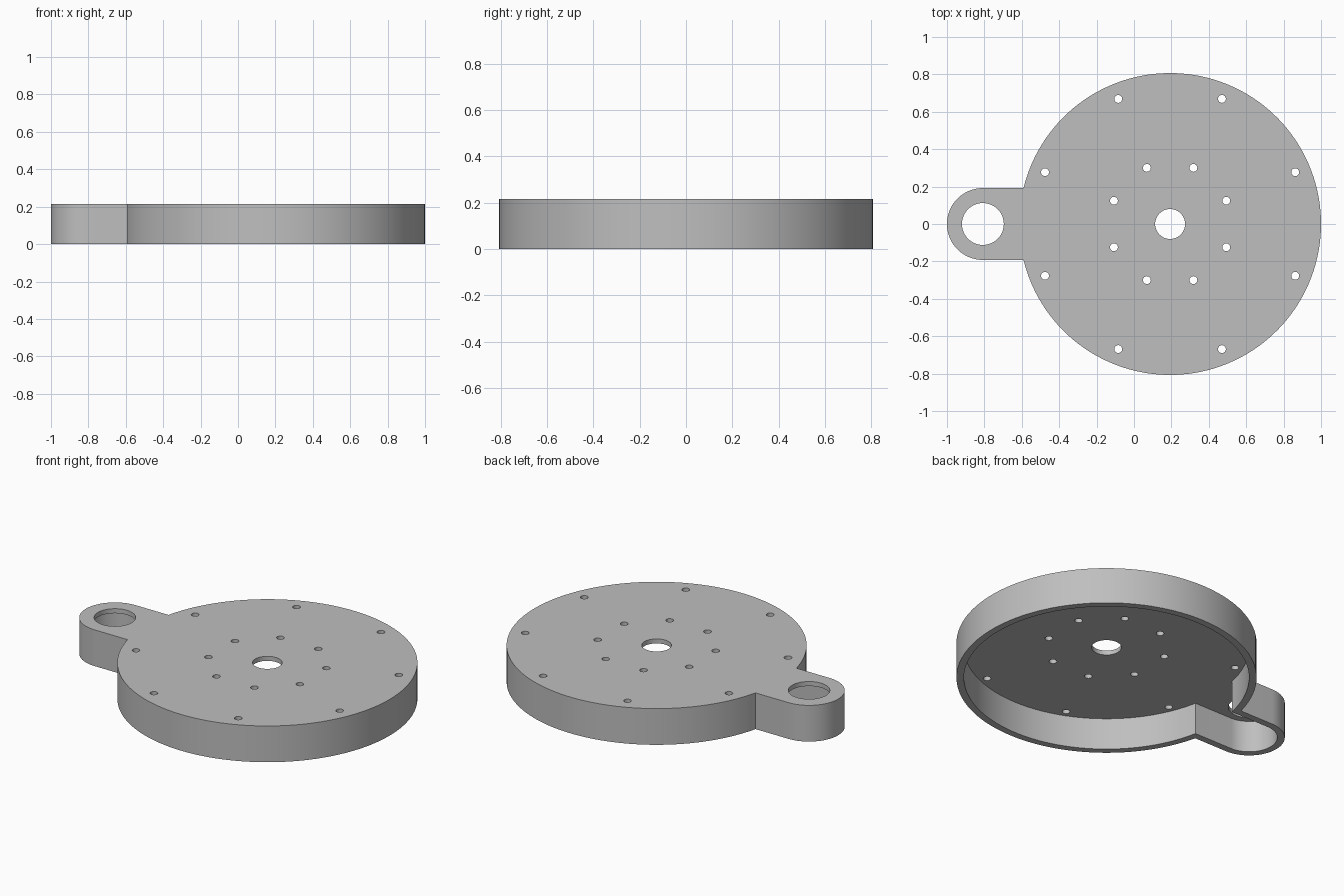
import bpy, bmesh
from math import sin, cos, pi, asin, radians

if "Cube" in bpy.data.objects:
    bpy.data.objects.remove(bpy.data.objects["Cube"])

DISC_X, DISC_R = 0.193, 0.807
TAB_X, TAB_R = -0.808, 0.192
HEIGHT, WALL, ROOF = 0.215, 0.04, 0.027

grey = bpy.data.materials.new("plain grey")
grey.use_nodes = True
colour = (0.52, 0.52, 0.52, 1)
grey.diffuse_color = colour
grey.node_tree.nodes["Principled BSDF"].inputs["Base Color"].default_value = colour


def arc(cx, cy, r, start, end, n):
    """Points along an arc, both ends included."""
    return [(cx + r * cos(start + (end - start) * i / n),
             cy + r * sin(start + (end - start) * i / n)) for i in range(n + 1)]


def circle(cx, cy, r, n):
    return arc(cx, cy, r, 0, 2 * pi, n)[:-1]


def outline(inset):
    """Round disc with a round-ended tab, shrunk by the inset."""
    r, t = DISC_R - inset, TAB_R - inset
    a = pi - asin(t / r)
    return arc(DISC_X, 0, r, -a, a, 128) + arc(TAB_X, 0, t, pi / 2, 3 * pi / 2, 40)


def prism(name, loops, z0, z1):
    """Extrude closed outlines between two heights into one object."""
    bm = bmesh.new()
    for pts in loops:
        face = bm.faces.new([bm.verts.new((x, y, z0)) for x, y in pts])
        top = bmesh.ops.extrude_face_region(bm, geom=[face])["geom"]
        verts = [v for v in top if isinstance(v, bmesh.types.BMVert)]
        bmesh.ops.translate(bm, verts=verts, vec=(0, 0, z1 - z0))
    bmesh.ops.recalc_face_normals(bm, faces=bm.faces)
    mesh = bpy.data.meshes.new(name)
    bm.to_mesh(mesh)
    bm.free()
    mesh.materials.append(grey)
    obj = bpy.data.objects.new(name, mesh)
    bpy.context.collection.objects.link(obj)
    return obj


# Solid body
cover = prism("round_cover", [outline(0)], 0, HEIGHT)

# Hollow underside
pocket = prism("pocket_cutter", [outline(WALL)], -0.1, HEIGHT - ROOF)

# Centre hole, tab hole and two rings of eight screw holes
holes = [circle(DISC_X, 0, 0.08, 48), circle(TAB_X, 0, 0.112, 48)]
for ring in (0.325, 0.724):
    for i in range(8):
        a = radians(22.5 + 45 * i)
        holes.append(circle(DISC_X + ring * cos(a), ring * sin(a), 0.021, 24))
drill = prism("hole_cutter", holes, 0.1, HEIGHT + 0.1)

# Cut, then drop the cutters
for cutter in (pocket, drill):
    cutter.hide_render = True
    mod = cover.modifiers.new(cutter.name, 'BOOLEAN')
    mod.operation, mod.solver, mod.object = 'DIFFERENCE', 'EXACT', cutter
bpy.context.view_layer.objects.active = cover
cover.select_set(True)
for mod in list(cover.modifiers):
    bpy.ops.object.modifier_apply(modifier=mod.name)
for cutter in (pocket, drill):
    bpy.data.objects.remove(cutter)

# Smooth round walls, sharp rims
bpy.ops.object.select_all(action='DESELECT')
cover.select_set(True)
bpy.ops.object.shade_smooth_by_angle(angle=radians(30))
